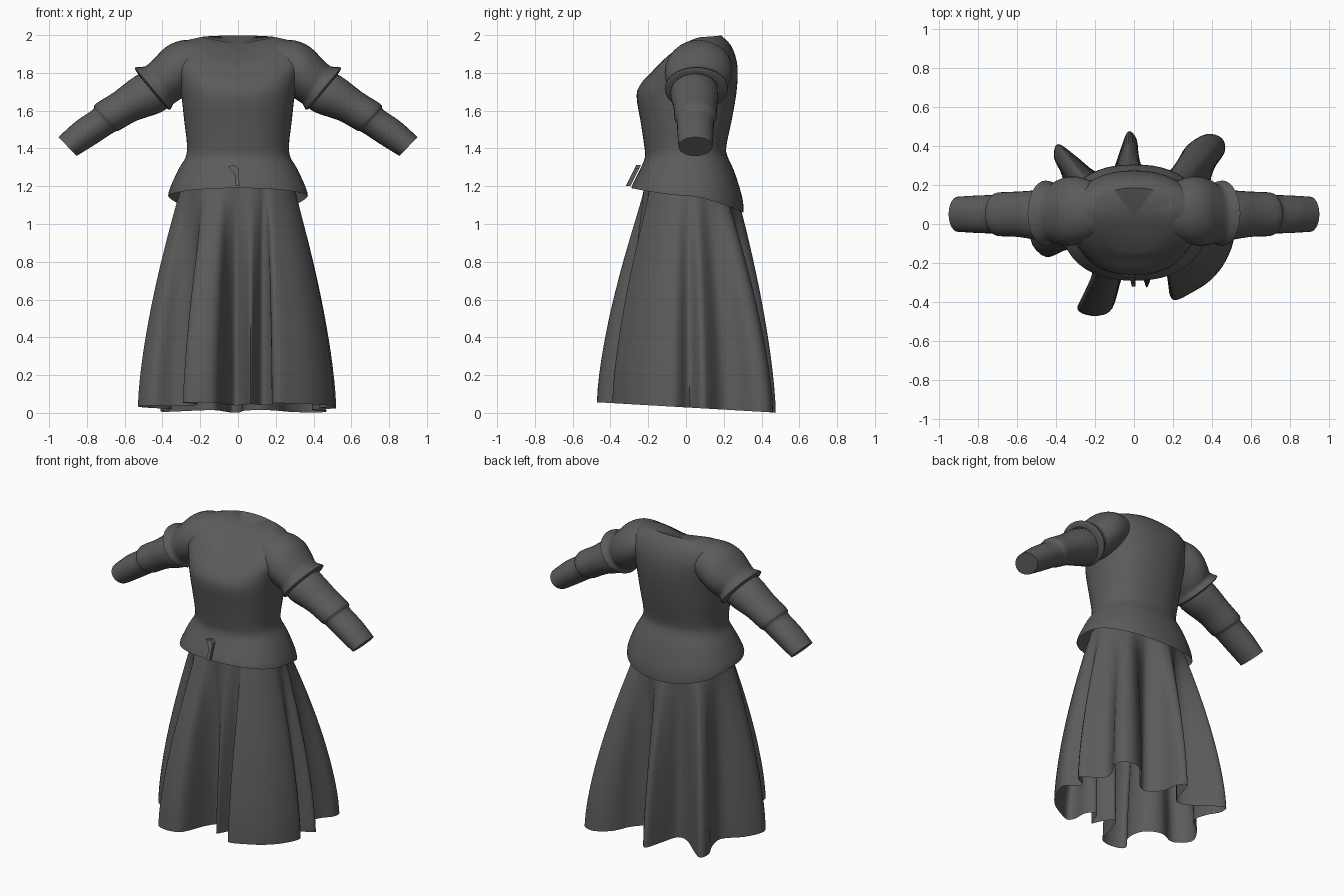
import bpy, bmesh, math

if "Cube" in bpy.data.objects:
    bpy.data.objects.remove(bpy.data.objects["Cube"])

cloth = bpy.data.materials.new("charcoal cloth")
cloth.diffuse_color = (0.105, 0.105, 0.105, 1)
cloth.use_nodes = True
cloth.node_tree.nodes["Principled BSDF"].inputs["Base Color"].default_value = cloth.diffuse_color


def spline(pts, steps, closed=False):
    """Smooth curve through tuples of any length (Catmull-Rom)."""
    n, out = len(pts), []
    get = (lambda i: pts[i % n]) if closed else (lambda i: pts[max(0, min(n - 1, i))])
    for i in range(n if closed else n - 1):
        a, b, c, d = (get(i + k) for k in (-1, 0, 1, 2))
        for k in range(steps):
            t = k / steps
            out.append(tuple(
                0.5 * (2 * q + (r - p) * t + (2 * p - 5 * q + 4 * r - s) * t * t
                       + (3 * q - p - 3 * r + s) * t ** 3)
                for p, q, r, s in zip(a, b, c, d)))
    if not closed:
        out.append(tuple(pts[-1]))
    return out


def finish(name, bm, angle=50):
    bmesh.ops.recalc_face_normals(bm, faces=bm.faces)
    me = bpy.data.meshes.new(name)
    bm.to_mesh(me)
    bm.free()
    ob = bpy.data.objects.new(name, me)
    bpy.context.collection.objects.link(ob)
    me.materials.append(cloth)
    bpy.ops.object.select_all(action='DESELECT')
    ob.select_set(True)
    bpy.context.view_layer.objects.active = ob
    bpy.ops.object.shade_smooth_by_angle(angle=math.radians(angle))
    return ob


def loft(name, rings, cap=False, angle=50):
    """Skin closed rings of points; cap closes the last ring with a fan."""
    bm = bmesh.new()
    vs = [[bm.verts.new(p) for p in r] for r in rings]
    n = len(vs[0])
    for a, b in zip(vs, vs[1:]):
        for i in range(n):
            j = (i + 1) % n
            bm.faces.new((a[i], a[j], b[j], b[i]))
    if cap:
        last = vs[-1]
        mid = bm.verts.new([sum(v.co[k] for v in last) / n for k in range(3)])
        for i in range(n):
            bm.faces.new((last[i], last[(i + 1) % n], mid))
    return finish(name, bm, angle)


def power(v, e):
    return math.copysign(abs(v) ** e, v)


# Bodice with flared peplum: half width, y front/middle/back, z front/side/back
bodice = [
    (.370, -.290, 0, .305, 1.19, 1.15, 1.06),
    (.360, -.278, 0, .298, 1.22, 1.19, 1.14),
    (.315, -.243, 0, .255, 1.29, 1.29, 1.28),
    (.277, -.217, 0, .217, 1.355, 1.355, 1.365),
    (.270, -.222, 0, .215, 1.42, 1.42, 1.42),
    (.284, -.240, 0, .240, 1.54, 1.54, 1.54),
    (.300, -.262, 0, .265, 1.68, 1.68, 1.68),
    (.320, -.237, .01, .274, 1.745, 1.78, 1.80),
    (.340, -.195, .03, .264, 1.79, 1.88, 1.88),
    (.290, -.168, .06, .235, 1.82, 1.962, 1.95),
    (.190, -.150, .08, .185, 1.84, 1.99, 1.998),
]
rings = []
for w, yf, ym, yb, zf, zs, zb in spline(bodice, 3):
    ring = []
    for i in range(56):
        a = 2 * math.pi * i / 56
        s = power(math.sin(a), .88)
        y, z = (yb, zb) if s > 0 else (yf, zf)
        ring.append((w * power(math.cos(a), .88), ym + (y - ym) * abs(s),
                     zs + (z - zs) * abs(s) ** 1.5))
    rings.append(ring)
loft("bodice", rings, cap=True)

# Skirt: deep folds drawn as a hem outline, blended up into an oval waist
hem = [
    (.43, .02), (.51, -.06), (.47, -.19), (.39, -.29), (.29, -.355), (.21, -.39),
    (.18, -.35), (.18, -.25), (.13, -.20), (.09, -.27), (.065, -.325), (.04, -.26),
    (-.01, -.19), (-.06, -.27), (-.11, -.43), (-.18, -.47), (-.26, -.46),
    (-.29, -.42), (-.22, -.32), (-.23, -.19), (-.33, -.13), (-.45, -.17),
    (-.53, -.08), (-.47, .04), (-.36, .14), (-.37, .25), (-.41, .34), (-.39, .41),
    (-.30, .35), (-.20, .27), (-.12, .26), (-.07, .38), (-.03, .475), (.015, .43),
    (.03, .31), (.11, .23), (.20, .29), (.27, .40), (.37, .46), (.45, .44),
    (.465, .37), (.41, .28), (.40, .19), (.52, .09),
]
outline = spline(hem, 4, closed=True)
n = len(outline)
ang = [math.atan2(outline[0][1], outline[0][0])]
for x, y in outline[1:]:
    d = math.atan2(y, x) - ang[-1]
    ang.append(ang[-1] + (d + math.pi) % (2 * math.pi) - math.pi)
turn = 2 * math.pi * round((ang[-1] - ang[0]) / (2 * math.pi))
win = 9
waist = [sum(ang[(i + k) % n] + turn * ((i + k) // n) for k in range(-win, win + 1))
         / (2 * win + 1) for i in range(n)]
rings = []
for k in range(17):
    t = k / 16
    f = 1 - (1 - t) ** 1.5
    ring = []
    for (x, y), a in zip(outline, waist):
        wx = .30 * math.cos(a)
        wy = math.sin(a) * (.26 if math.sin(a) > 0 else .225)
        ring.append((wx + (x - wx) * f, wy + (y - wy) * f,
                     1.2 + (.029 - .058 * y - 1.2) * t))
    rings.append(ring)
loft("skirt", rings, angle=70)


# Sleeves: each section gives top (x, z), underside (x, z), y centre, y radius
def sleeve(name, sections, side, cap):
    rings = []
    for ux, uz, lx, lz, cy, ry in spline(sections, 3):
        ring = []
        for i in range(28):
            a = 2 * math.pi * i / 28
            c = math.cos(a) / 2
            ring.append((side * ((ux + lx) / 2 + (ux - lx) * c),
                         cy + ry * math.sin(a), (uz + lz) / 2 + (uz - lz) * c))
        rings.append(ring)
    loft(name, rings, cap)


over = [
    (.20, 1.975, .23, 1.72, .07, .15), (.30, 1.972, .27, 1.69, .07, .172),
    (.38, 1.938, .30, 1.665, .065, .178), (.445, 1.875, .33, 1.645, .06, .165),
    (.49, 1.835, .345, 1.632, .055, .152), (.545, 1.828, .36, 1.605, .055, .168),
    (.53, 1.795, .385, 1.615, .05, .125),
]
under = [
    (.44, 1.82, .31, 1.67, .05, .11), (.54, 1.785, .40, 1.595, .045, .128),
    (.66, 1.695, .53, 1.55, .05, .116), (.755, 1.635, .63, 1.495, .05, .112),
    (.768, 1.605, .655, 1.487, .05, .10), (.86, 1.542, .75, 1.425, .05, .096),
    (.95, 1.46, .855, 1.36, .05, .09),
]
for side, word in ((1, "right"), (-1, "left")):
    sleeve("short_sleeve_" + word, over, side, False)
    sleeve("long_sleeve_" + word, under, side, True)

# Small turned-over flap at the front of the peplum
bm = bmesh.new()
flap = [(-.055, 1.305), (-.02, 1.312), (.002, 1.295), (.008, 1.2), (-.012, 1.2), (-.018, 1.265)]
base = bm.faces.new([bm.verts.new((x, -.24 - .5 * (1.31 - z), z)) for x, z in flap])
new = bmesh.ops.extrude_face_region(bm, geom=[base])["geom"]
for v in new:
    if isinstance(v, bmesh.types.BMVert):
        v.co.y -= .025
finish("waist_flap", bm, 30)
